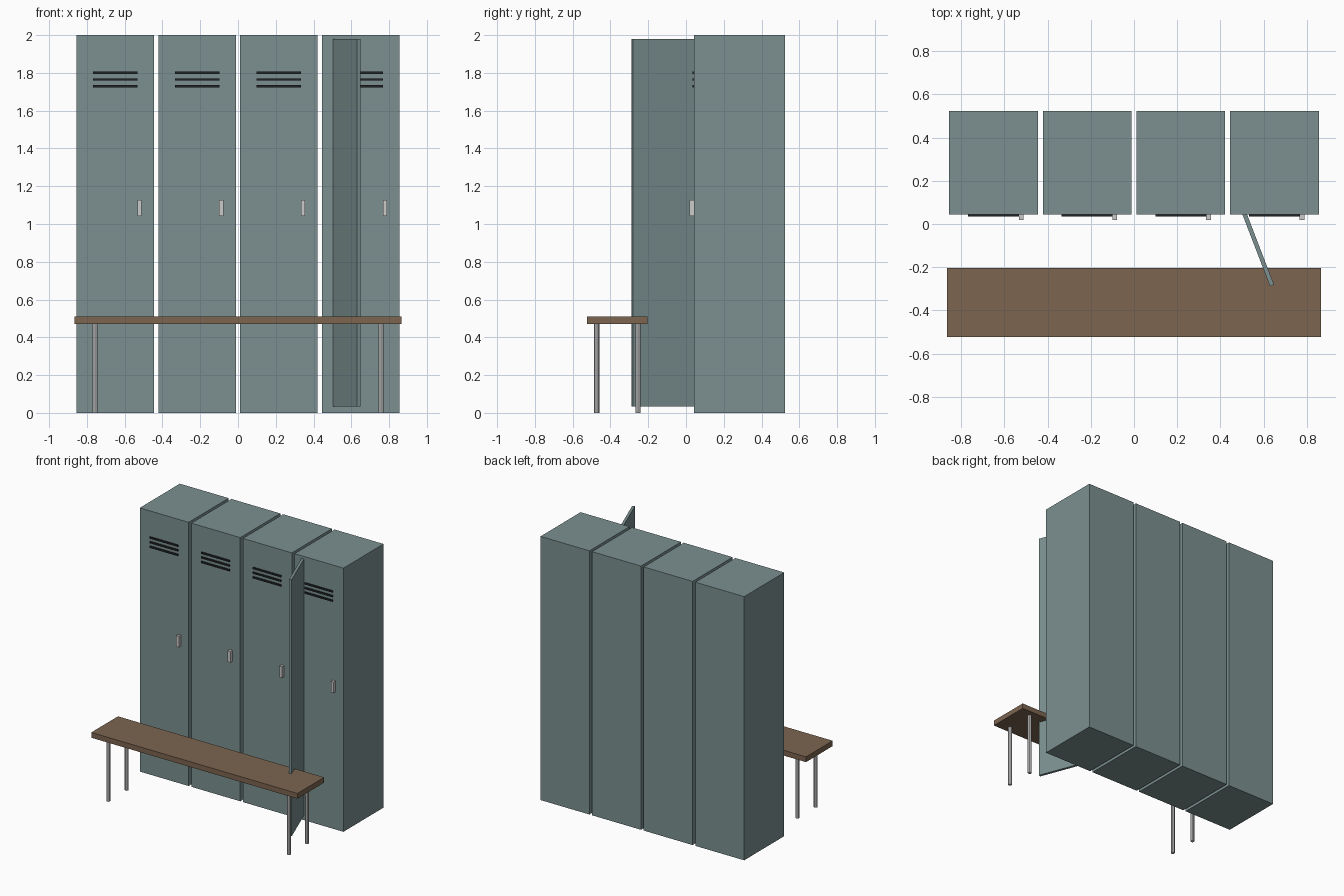
import bpy
from math import radians, sin, cos
from mathutils import Matrix

if "Cube" in bpy.data.objects:
    bpy.data.objects.remove(bpy.data.objects["Cube"])


def material(name, rgb):
    m = bpy.data.materials.new(name)
    m.diffuse_color = (*rgb, 1)
    m.use_nodes = True
    m.node_tree.nodes["Principled BSDF"].inputs["Base Color"].default_value = m.diffuse_color
    return m


TEAL = material("locker_paint", (0.20, 0.28, 0.28))
WOOD = material("bench_wood", (0.20, 0.13, 0.08))
DARK = material("vent_dark", (0.015, 0.017, 0.018))


def box(name, centre, size, mat=None, turn=0):
    bpy.ops.mesh.primitive_cube_add(size=1, location=centre)
    ob = bpy.context.object
    ob.name = name
    ob.data.transform(Matrix.Diagonal((*size, 1)))
    ob.rotation_euler.z = turn
    if mat:
        ob.data.materials.append(mat)
    return ob


FRONT = 0.043  # y of the locker fronts

# Four lockers, each with three vent slots and a handle
for i in range(4):
    x = (i - 1.5) * 0.433
    n = i + 1
    box(f"locker_{n}", (x, FRONT + 0.24, 1.0), (0.41, 0.48, 2.0), TEAL)
    for j in range(3):
        box(f"vent_{n}_{j + 1}", (x, FRONT - 0.002, 1.73 + 0.035 * j),
            (0.236, 0.012, 0.013), DARK)
    box(f"handle_{n}", (x + 0.128, FRONT - 0.009, 1.085), (0.022, 0.03, 0.085))

# Open door swung out from the last locker
turn = radians(21)
length, thick = 0.37, 0.02
tip_x, tip_y = 0.629, -0.288
door_x = tip_x - sin(turn) * length / 2 + cos(turn) * thick / 2
door_y = tip_y + cos(turn) * length / 2 + sin(turn) * thick / 2
box("open_door", (door_x, door_y, 1.0075), (thick, length, 1.945), TEAL, turn)

# Bench in front
BENCH_Y = -0.363
box("bench_seat", (0, BENCH_Y, 0.49), (1.73, 0.32, 0.04), WOOD)
for sx, side in ((-1, "left"), (1, "right")):
    for sy, end in ((-1, "front"), (1, "back")):
        bpy.ops.mesh.primitive_cylinder_add(
            vertices=8, radius=0.014, depth=0.475,
            location=(sx * 0.757, BENCH_Y + sy * 0.109, 0.2375))
        bpy.context.object.name = f"bench_leg_{end}_{side}"
